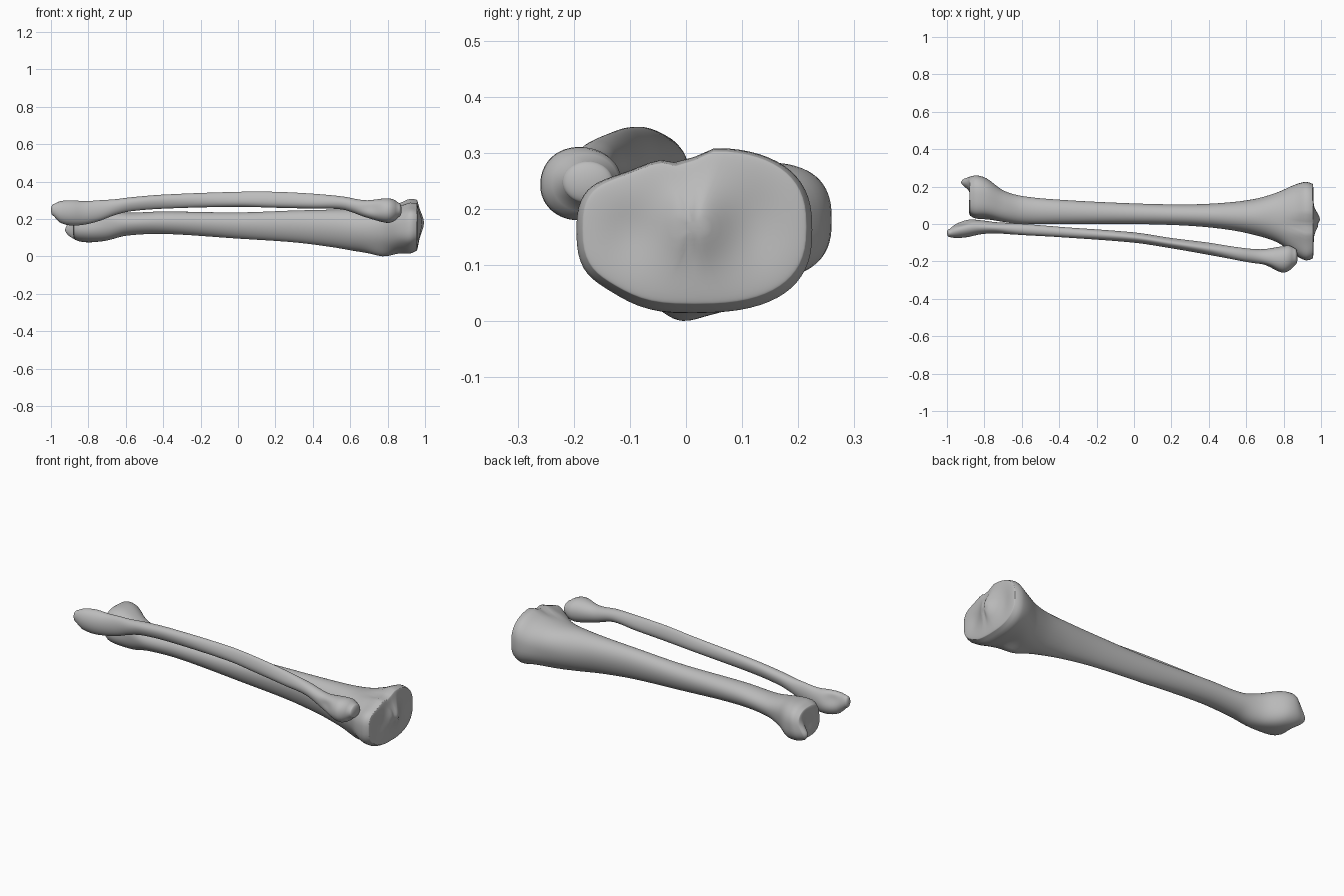
import bpy, bmesh, math
from mathutils import Vector

SIDES, STEPS = 64, 110

old = bpy.data.objects.get("Cube")
if old:
    bpy.data.objects.remove(old)

bone_material = bpy.data.materials.new("bone grey")
bone_material.use_nodes = True
bone_colour = (0.5, 0.5, 0.5, 1)
bone_material.diffuse_color = bone_colour
bone_material.node_tree.nodes["Principled BSDF"].inputs["Base Color"].default_value = bone_colour


def slope(rows, i, column):
    """Central-difference tangent of one column against the length axis."""
    before, after = rows[max(i - 1, 0)], rows[min(i + 1, len(rows) - 1)]
    return (after[column] - before[column]) / (after[0] - before[0])


def sample(rows, x):
    """Smooth Hermite interpolation of the section limits at x."""
    i = 0
    while i < len(rows) - 2 and x > rows[i + 1][0]:
        i += 1
    a, b = rows[i], rows[i + 1]
    span = b[0] - a[0]
    t = (x - a[0]) / span
    blend = t * t * (3 - 2 * t)
    out = []
    for column in range(1, len(a)):
        value = a[column] + (b[column] - a[column]) * blend
        value += span * slope(rows, i, column) * t * (1 - t) ** 2
        value -= span * slope(rows, i + 1, column) * t * t * (1 - t)
        out.append(value)
    return out


def section(rows, x, scale, shift):
    """One closed ring: a rounded triangle in the shaft, a rounded block at the ends."""
    y_low, y_high, z_low, z_high, taper, power = sample(rows, x)
    ring = []
    for k in range(SIDES):
        angle = math.tau * k / SIDES
        c, s = math.cos(angle), math.sin(angle)
        c = math.copysign(abs(c) ** (2 / power), c)
        s = math.copysign(abs(s) ** (2 / power), s)
        width = 1 + taper * s - taper * taper / 2
        y = (y_low + y_high) / 2 + (y_high - y_low) / 2 * c * width * scale
        z = (z_low + z_high) / 2 + (z_high - z_low) / 2 * s * scale
        ring.append(Vector((x + shift, y, z)))
    return ring


def make_bone(name, table, domes, bumps):
    # Tables are in hundredths; taper is in tenths
    rows = [[v / 100 for v in r[:5]] + [r[5] / 10, r[6]] for r in table]
    start, end = rows[0][0], rows[-1][0]
    cap = [math.sin(math.pi / 2 * k / 20) for k in range(1, 20)]
    rings = [section(rows, start, s, -domes[0] * math.sqrt(1 - s * s)) for s in cap]
    rings += [section(rows, start + (end - start) * k / STEPS, 1, 0) for k in range(STEPS + 1)]
    rings += [section(rows, end, s, domes[1] * math.sqrt(1 - s * s)) for s in reversed(cap)]

    # Raise knobs and press hollows with soft local pushes
    for centre, radius, push in bumps:
        for ring in rings:
            for p in ring:
                d = sum(((p[i] - centre[i]) / radius[i]) ** 2 for i in range(3))
                p += Vector(push) * math.exp(-d)

    bm = bmesh.new()
    loops = [[bm.verts.new(p) for p in ring] for ring in rings]
    for a, b in zip(loops, loops[1:]):
        for k in range(SIDES):
            n = (k + 1) % SIDES
            bm.faces.new((a[k], a[n], b[n], b[k]))
    bm.faces.new(loops[0])
    bm.faces.new(loops[-1])
    bmesh.ops.recalc_face_normals(bm, faces=bm.faces)
    mesh = bpy.data.meshes.new(name)
    bm.to_mesh(mesh)
    bm.free()
    mesh.materials.append(bone_material)
    obj = bpy.data.objects.new(name, mesh)
    bpy.context.collection.objects.link(obj)
    for polygon in mesh.polygons:
        polygon.use_smooth = True


# Section limits: x, y low, y high, z low, z high, taper, squareness
shin_table = [
    (-87.5, 4, 24.5, 9, 26.5, 0, 2.6),
    (-85, 2.5, 26, 8, 28, 0, 2.6),
    (-79, 2, 24.5, 7.5, 28, 0, 2.5),
    (-70, 1, 18, 8.5, 25.5, 1, 2.3),
    (-60, 0, 15, 11, 23.5, 1, 2),
    (-40, 0, 13, 12, 24, 1, 2),
    (0, 0, 11, 9.5, 23.5, 1.5, 2),
    (30, -1, 10.5, 7.5, 24.5, 1.5, 2),
    (50, -3, 11.5, 5, 25, 1.5, 2),
    (65, -6, 13.5, 2.5, 25.5, 1, 2),
    (77, -10, 17, 1.5, 26, 1, 2.2),
    (86, -16.5, 21, 2, 28.5, 0, 2.4),
    (92, -19.5, 22.5, 1.5, 31, 0, 2.6),
    (95.5, -18.5, 21.5, 3, 30.5, 0, 2.6),
]
shin_bumps = [
    ((.97, .02, .18), (.05, .05, .07), (.028, 0, 0)),         # central ridge
    ((.97, .005, .18), (.05, .012, .12), (-.01, 0, 0)),       # split in the ridge
    ((.97, -.1, .16), (.04, .05, .07), (-.01, 0, 0)),         # outer dish
    ((.97, .13, .17), (.04, .05, .08), (-.01, 0, 0)),         # inner dish
    ((.95, -.005, .31), (.12, .03, .06), (0, 0, -.022)),      # rear notch
    ((.93, -.11, .3), (.1, .09, .1), (0, 0, -.03)),           # lower outer rear
    ((.93, -.15, .03), (.1, .06, .06), (0, 0, .012)),         # outer front
    ((.77, -.02, .01), (.08, .05, .05), (0, 0, -.022)),       # front knob
    ((-.89, .225, .14), (.05, .035, .05), (-.045, 0, 0)),     # ankle knob
    ((-.88, .16, .17), (.04, .05, .06), (.015, 0, 0)),        # ankle hollow
    ((-.82, .02, .21), (.09, .05, .05), (0, .015, 0)),        # side groove
]
make_bone("shin_bone", shin_table, (0.012, 0.012), shin_bumps)

calf_table = [
    (-98.5, -7, -2.5, 21.5, 28, 0, 2),
    (-95, -7.5, 0.5, 18, 29.5, 0, 2),
    (-89, -7, 2.5, 16.5, 30, 0, 2),
    (-82, -5.5, 2, 17, 29.5, 0, 2),
    (-74, -5, 1, 19, 30, 0, 2),
    (-66, -5.5, 0.5, 22, 30.5, 1, 2),
    (-58, -6, 0, 24, 31.5, 2, 2),
    (-40, -7, -1.5, 25.5, 33, 2, 2),
    (0, -10, -4.5, 26.5, 34.5, -2, 2),
    (20, -13, -7.5, 26, 34.5, -2, 2),
    (40, -16.5, -10, 25.5, 33.5, -2, 2),
    (56, -19.5, -12.5, 25, 32, 0, 2),
    (68, -22, -13.5, 21, 30, 0, 2),
    (79, -26, -12, 18, 31, 0, 2.1),
    (83, -25, -11.5, 18.5, 30.5, 0, 2.1),
    (86, -22, -13, 21, 28.5, 0, 2),
]
calf_bumps = [
    ((-.93, .03, .27), (.05, .04, .04), (0, -.02, 0)),        # ankle pit
    ((.72, -.23, .26), (.06, .03, .03), (0, .012, 0)),        # neck hollow
]
make_bone("calf_bone", calf_table, (0.015, 0.015), calf_bumps)
